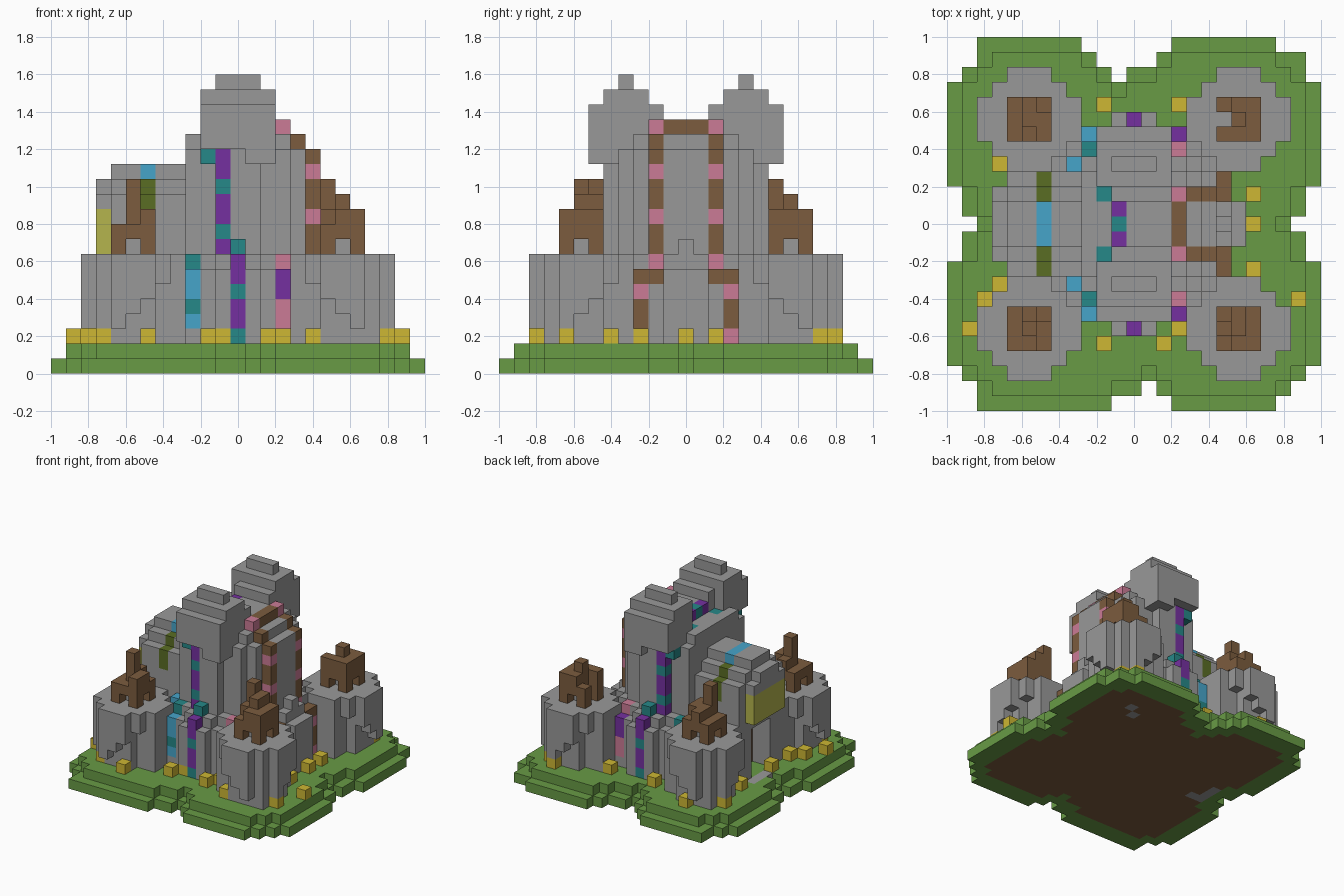
import bpy
import bmesh

UNIT = 0.08          # edge of one block
MID = 12             # index of the central block
FOOT = 7             # offset of the corner feet from the middle

# Flat colours, as display hex values
COLOURS = {
    "stone": "999999", "grass": "689B45", "wood": "7C5C3E", "flower_yellow": "CDB733",
    "door_yellow": "B5B54D", "sky_blue": "46A5CA", "teal": "268888",
    "purple": "7530A0", "pink": "CB7B96", "moss": "5A6D24",
}
LETTER = {"W": "wood", "B": "sky_blue", "T": "teal", "P": "purple", "K": "pink"}


def make_material(name, code):
    srgb = [int(code[i:i + 2], 16) / 255 for i in (0, 2, 4)]
    lin = [((c + 0.055) / 1.055) ** 2.4 for c in srgb] + [1.0]
    mat = bpy.data.materials.new(name)
    mat.use_nodes = True
    mat.diffuse_color = lin
    mat.node_tree.nodes["Principled BSDF"].inputs["Base Color"].default_value = lin
    return mat


old = bpy.data.objects.get("Cube")
if old:
    bpy.data.objects.remove(old)

materials = {name: make_material(name, code) for name, code in COLOURS.items()}
blocks = {}          # (x, y, z) -> (part, colour)


def put(part, colour, x, y, z):
    blocks[x, y, z] = (part, colour)


def disc(cx, cy, radius):
    reach = range(-int(radius), int(radius) + 1)
    return [(cx + dx, cy + dy) for dx in reach for dy in reach
            if dx * dx + dy * dy <= radius * radius]


def inset(cells):
    """Cells whose four neighbours are all in the set."""
    return {(x, y) for x, y in cells
            if {(x + 1, y), (x - 1, y), (x, y + 1), (x, y - 1)} <= cells}


def stripe(part, x, y, z, letters):
    """Column of coloured blocks from z upwards, on both sides of the body."""
    for side in (y, 2 * MID - y):
        for i, letter in enumerate(letters):
            put(part, LETTER[letter], x, side, z + i)


# Ground: clover-shaped outline, turf inset on top, earth underneath
outline = set()
for x0, x1, y0, y1 in ((2, 8, 0, 24), (15, 21, 0, 24), (0, 24, 3, 9), (0, 24, 15, 21),
                       (1, 23, 2, 22), (9, 10, 0, 1), (11, 12, 1, 1), (14, 14, 1, 1),
                       (22, 22, 1, 1), (9, 9, 23, 23), (14, 14, 23, 23), (22, 23, 23, 23)):
    outline |= {(x, y) for x in range(x0, x1 + 1) for y in range(y0, y1 + 1)}
outline -= {(1, MID), (23, MID), (11, 22)}
turf = inset(outline)
earth = inset(turf)
for x, y in outline:
    put("ground", "wood" if (x, y) in earth else "grass", x, y, 0)
for x, y in turf:
    put("turf", "grass", x, y, 1)

# Stone doorstep and stray stones set into the ground
for y in (MID, 13, 14):
    put("turf", "stone", 3, y, 1)
for x, y in ((3, 11), (3, MID), (3, 13), (4, 11), (18, 19), (19, 20)):
    put("ground", "stone", x, y, 0)
put("turf", "stone", 21, 3, 1)

# Body mound: stacked discs that narrow towards the saddle
for radius, bottom, top, low in ((7.1, 2, 7, 0), (6.3, 7, 8, 0), (5.2, 8, 14, 9),
                                 (5.1, 14, 15, 9), (4.3, 15, 16, 9)):
    for x, y in disc(MID, MID, radius):
        for z in range(bottom, top):
            if x >= low:
                put("body", "stone", x, y, z)
put("body", "stone", 18, MID, 8)
for x in range(MID, 15):
    for y in range(10, 15):
        put("body", "stone", x, y, 16)

# Corner feet, undercut diagonally on the outer faces
for sx in (-1, 1):
    for sy in (-1, 1):
        for u, v in disc(0, 0, 3.2):
            base = 2
            if max(u, v) == 3:
                base = 4 - min(u, v)
            elif (u, v) in ((-2, 2), (2, -2)):
                base = 6
            for z in range(base, 8):
                put("feet", "stone", MID + sx * (FOOT + u), MID + sy * (FOOT + v), z)

# Vaulted hall with a painted hoop, a yellow overhanging front and a cave below
for x in range(3, 10):
    for dy in range(-3, 4):
        end = x == 3
        if end and abs(dy) == 3:
            continue
        top = 14 - max(abs(dy) - 1, 0) - end
        for z in range(8 if end else 2, top):
            colour = "stone"
            if x == 6 and z > 9:
                colour = "sky_blue" if abs(dy) < 2 else "moss"
            if end and z < 11:
                colour = "door_yellow"
            put("hall", colour, x, MID + dy, z)
for y in (11, MID, 13):
    for z in range(2, 7):
        del blocks[4, y, z], blocks[5, y, z]
        put("hall", "wood", 6, y, z)

# Twin peaks: gabled blocks overhanging the walls
for side in (-1, 1):
    for half_x, half_y, layers in ((2, 2, range(14, 18)), (2, 1, (18,)), (1, 0, (19,))):
        for dx in range(-half_x, half_x + 1):
            for v in range(-half_y, half_y + 1):
                for z in layers:
                    notch = (v == -2 and dx == -2) or (v == 2 and dx < 1 and z == 14)
                    if not notch:
                        put("peaks", "stone", MID + dx, MID + side * (4 + v), z)

# Purple and teal band climbing the walls and crossing the saddle
stripe("purple_band", MID, 5, 2, "TPPTPP")
stripe("purple_band", MID, 6, 8, "T")
stripe("purple_band", 11, 7, 8, "PTPPTPP")
stripe("purple_band", 10, 7, 14, "T")
stripe("purple_band", 10, 10, 15, "T")
stripe("purple_band", 11, 11, 16, "P")
stripe("purple_band", 11, MID, 16, "T")

# Blue and pink bands on the lower walls
stripe("blue_band", 9, 6, 3, "BTBB")
stripe("blue_band", 9, 7, 7, "T")
stripe("blue_band", 8, 8, 7, "B")
stripe("pink_band", 15, 6, 3, "KKPP")
stripe("pink_band", 15, 7, 7, "K")

# Wooden arch running over the shoulder
stripe("arch", 18, 9, 2, "KWWKW")
stripe("arch", 18, 10, 6, "W")
stripe("arch", 17, 10, 7, "KWWKWWKW")
stripe("arch", 16, 10, 15, "W")
stripe("arch", 15, 10, 16, "K")
stripe("arch", 15, 11, 16, "W")
stripe("arch", 15, MID, 16, "W")

# Ruined wooden turrets on the feet; rows give heights from front to back
turrets = {(-1, -1): "223 253 232", (1, -1): "233 343 543",
           (-1, 1): "253 233 232", (1, 1): "333 043 233"}
for (sx, sy), rows in turrets.items():
    cx, cy = MID + sx * FOOT, MID + sy * FOOT
    for dy, row in enumerate(rows.split(), -1):
        for dx, height in enumerate(row, -1):
            for z in range(8, 8 + int(height)):
                if z == 8 and abs(dx) + abs(dy) == 1:
                    continue          # doorway
                core = z == 8 and dx == dy == 0
                put("turrets", "stone" if core else "wood", cx + dx, cy + dy, z)

# Yellow flowers around the walls and under the overhangs
for x, y in ((10, 20), (15, 20), (3, 16), (3, 8), (2, 7), (1, 5), (10, 4), (14, 4), (15, 5),
             (20, 9), (20, MID), (20, 14), (23, 7), (3, 3), (6, 2), (17, 3), (22, 4),
             (11, 5), (21, 21), (20, 22), (5, 22), (2, 20), (3, 11)):
    put("flowers", "flower_yellow", x, y, 2)

# Turn the blocks of each part into one mesh of exposed faces
AXES = [tuple(s if i == a else 0 for i in range(3)) for a in range(3) for s in (-1, 1)]


def face_corners(cell, normal):
    axis = [abs(n) for n in normal].index(1)
    u, v = (axis + 1) % 3, (axis + 2) % 3
    loop = [(0, 0), (1, 0), (1, 1), (0, 1)]
    for a, b in loop if normal[axis] > 0 else reversed(loop):
        p = list(cell)
        p[axis] += normal[axis] > 0
        p[u] += a
        p[v] += b
        yield tuple(p)


def build(part):
    names = sorted({c for p, c in blocks.values() if p == part})
    bm = bmesh.new()
    verts = {}
    for cell, (owner, colour) in blocks.items():
        if owner != part:
            continue
        for normal in AXES:
            if tuple(c + n for c, n in zip(cell, normal)) in blocks:
                continue
            ring = []
            for p in face_corners(cell, normal):
                if p not in verts:
                    x, y, z = p
                    verts[p] = bm.verts.new((x * UNIT - 1, y * UNIT - 1, z * UNIT))
                ring.append(verts[p])
            bm.faces.new(ring).material_index = names.index(colour)
    mesh = bpy.data.meshes.new(part)
    bm.to_mesh(mesh)
    bm.free()
    for name in names:
        mesh.materials.append(materials[name])
    bpy.context.collection.objects.link(bpy.data.objects.new(part, mesh))


for part in sorted({p for p, c in blocks.values()}):
    build(part)
